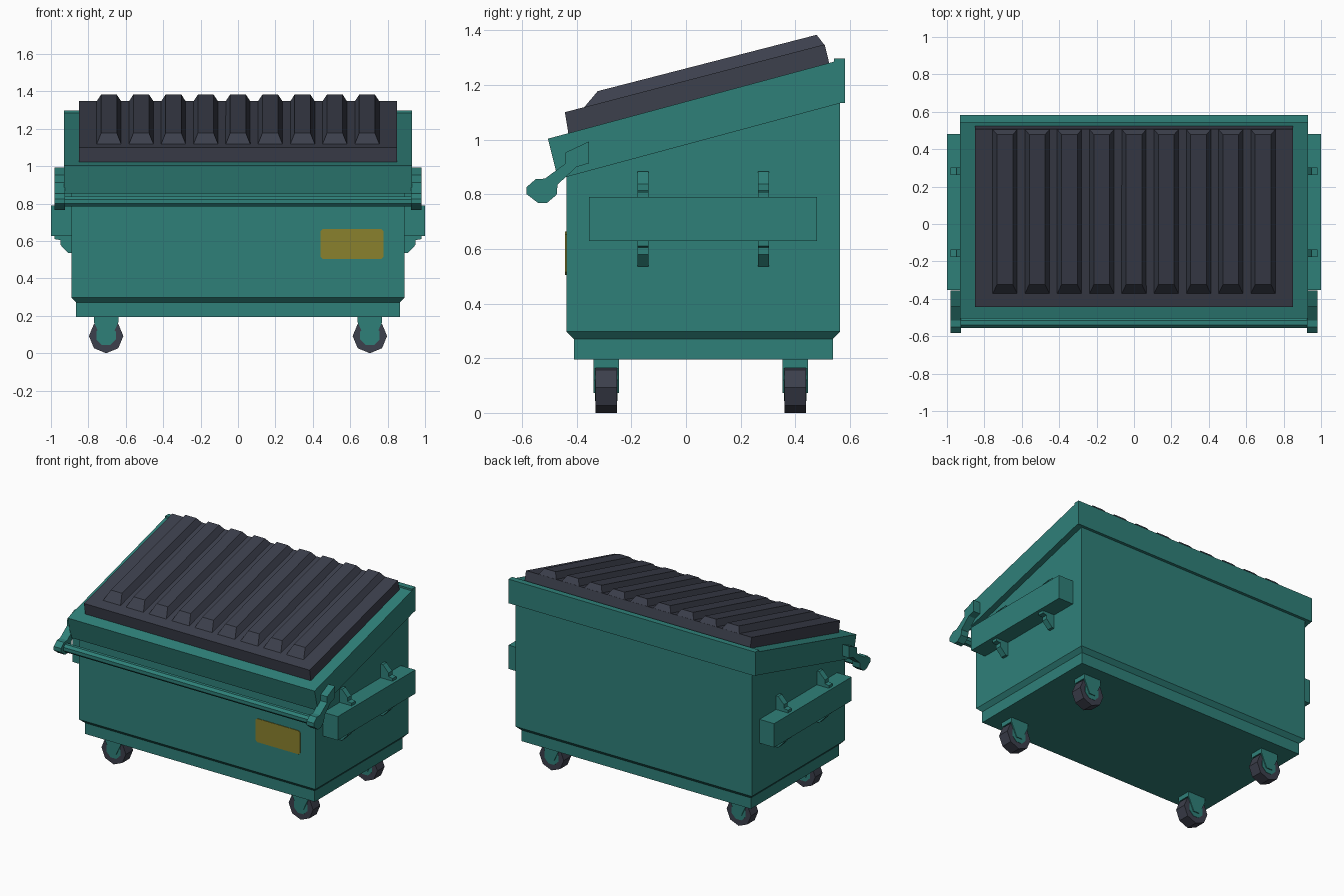
import bpy, bmesh, math
from mathutils import Vector

if "Cube" in bpy.data.objects:
    bpy.data.objects.remove(bpy.data.objects["Cube"])


def material(name, rgb):
    m = bpy.data.materials.new(name)
    m.diffuse_color = (*rgb, 1)
    m.use_nodes = True
    m.node_tree.nodes["Principled BSDF"].inputs["Base Color"].default_value = m.diffuse_color
    return m


TEAL = material("teal paint", (0.028, 0.216, 0.191))
DARK = material("dark slate plastic", (0.045, 0.050, 0.072))
YELLOW = material("ochre sticker", (0.255, 0.220, 0.026))


def finish(name, bm, mat):
    bmesh.ops.recalc_face_normals(bm, faces=bm.faces)
    me = bpy.data.meshes.new(name)
    bm.to_mesh(me)
    bm.free()
    me.materials.append(mat)
    ob = bpy.data.objects.new(name, me)
    bpy.context.collection.objects.link(ob)
    return ob


def loft(name, rings, mat, bm=None):
    """Skin a stack of equal-length point rings and cap both ends."""
    own = bm is None
    bm = bm or bmesh.new()
    vs = [[bm.verts.new(p) for p in r] for r in rings]
    n = len(rings[0])
    for a, b in zip(vs, vs[1:]):
        for i in range(n):
            j = (i + 1) % n
            bm.faces.new((a[i], a[j], b[j], b[i]))
    bm.faces.new(vs[0])
    bm.faces.new(vs[-1])
    return finish(name, bm, mat) if own else None


def prism_x(name, prof, x0, x1, mat):      # profile in (y, z)
    return loft(name, [[(x, y, z) for y, z in prof] for x in (x0, x1)], mat)


def prism_y(name, prof, y0, y1, mat):      # profile in (x, z)
    return loft(name, [[(x, y, z) for x, z in prof] for y in (y0, y1)], mat)


def rect(hx, y0, y1, z0, z1=None, cx=0):   # z0 at front edge, z1 at back edge
    z1 = z0 if z1 is None else z1
    return [(cx - hx, y0, z0), (cx + hx, y0, z0), (cx + hx, y1, z1), (cx - hx, y1, z1)]


def circle(r, n, cx, cz, start=0):
    return [(cx + r * math.cos(start + i * math.tau / n),
             cz + r * math.sin(start + i * math.tau / n)) for i in range(n)]


# Bin body with narrower plinth and sloping top
loft("bin_body", [rect(0.865, -0.41, 0.537, 0.195), rect(0.865, -0.41, 0.537, 0.27),
                  rect(0.89, -0.438, 0.563, 0.297), rect(0.89, -0.438, 0.563, 0.95, 1.22)], TEAL)

# Sloping rim collar with raised rear lip
prism_x("rim_collar", [(-0.505, 1.003), (-0.468, 0.855), (0.565, 1.133), (0.582, 1.133),
                       (0.582, 1.297), (0.542, 1.297), (0.542, 1.285)], -0.93, 0.93, TEAL)

# Lid slab
prism_x("lid", [(-0.430, 1.020), (-0.443, 1.100), (0.507, 1.348), (0.525, 1.275)],
        -0.85, 0.85, DARK)

# Nine tapered lid ribs
bm = bmesh.new()
for i in range(9):
    cx = (i - 4) * 0.1725
    loft("", [rect(0.067, -0.375, 0.507, 1.115, 1.345, cx),
              rect(0.042, -0.323, 0.478, 1.177, 1.383, cx)], DARK, bm)
finish("lid_ribs", bm, DARK)

# Sticker plate with clipped corners on the front
x0, x1, z0, z1, c = 0.441, 0.778, 0.504, 0.664, 0.012
prism_y("front_sticker", [(x0 + c, z0), (x1 - c, z0), (x1, z0 + c), (x1, z1 - c),
                          (x1 - c, z1), (x0 + c, z1), (x0, z1 - c), (x0, z0 + c)],
        -0.442, -0.436, YELLOW)

# Front bar between the arms
prism_x("front_bar", circle(0.029, 8, -0.528, 0.812, math.pi / 8), -0.95, 0.95, TEAL)

ARM = [(-0.355, 0.993), (-0.44, 0.953), (-0.44, 0.913), (-0.516, 0.857), (-0.55, 0.855),
       (-0.583, 0.826), (-0.583, 0.80), (-0.54, 0.767), (-0.51, 0.767), (-0.473, 0.798),
       (-0.470, 0.835), (-0.40, 0.90), (-0.355, 0.913)]
GUSSET = [(0.88, 0.535), (0.907, 0.535), (0.95, 0.58), (0.95, 0.605), (0.98, 0.61), (0.98, 0.64)]
GUSSET += [(x, 1.418 - z) for x, z in reversed(GUSSET)]

for s, side in ((1, "right"), (-1, "left")):
    # Bar arm
    prism_x(f"{side}_arm", ARM, s * 0.925, s * 0.98, TEAL)
    # Lifting pocket and its gussets
    prism_x(f"{side}_lift_pocket", [(-0.354, 0.628), (0.48, 0.628), (0.48, 0.79), (-0.354, 0.79)],
            s * 0.88, s * 1.0, TEAL)
    for y, pos in ((-0.157, "front"), (0.283, "rear")):
        prism_y(f"{side}_{pos}_gusset", [(s * x, z) for x, z in GUSSET], y - 0.02, y + 0.02, TEAL)
    # Casters
    for y, pos in ((-0.292, "front"), (0.40, "rear")):
        cx, tag = s * 0.705, f"{side}_{pos}_caster"
        prism_y(tag + "_wheel", circle(0.092, 8, cx, 0.092, math.pi / 2), y - 0.039, y + 0.039, DARK)
        prism_y(tag + "_hub", circle(0.056, 8, cx, 0.095, math.pi / 8), y - 0.041, y + 0.041, TEAL)
        for k in (-1, 1):
            prism_y(tag + "_fork", [(cx - 0.065, 0.20), (cx - 0.065, 0.165), (cx - 0.022, 0.073),
                                    (cx + 0.022, 0.073), (cx + 0.065, 0.165), (cx + 0.065, 0.20)],
                    y + k * 0.039, y + k * 0.047, TEAL)
        prism_y(tag + "_plate", [(cx - 0.065, 0.165), (cx + 0.065, 0.165),
                                 (cx + 0.065, 0.20), (cx - 0.065, 0.20)], y - 0.046, y + 0.046, TEAL)
